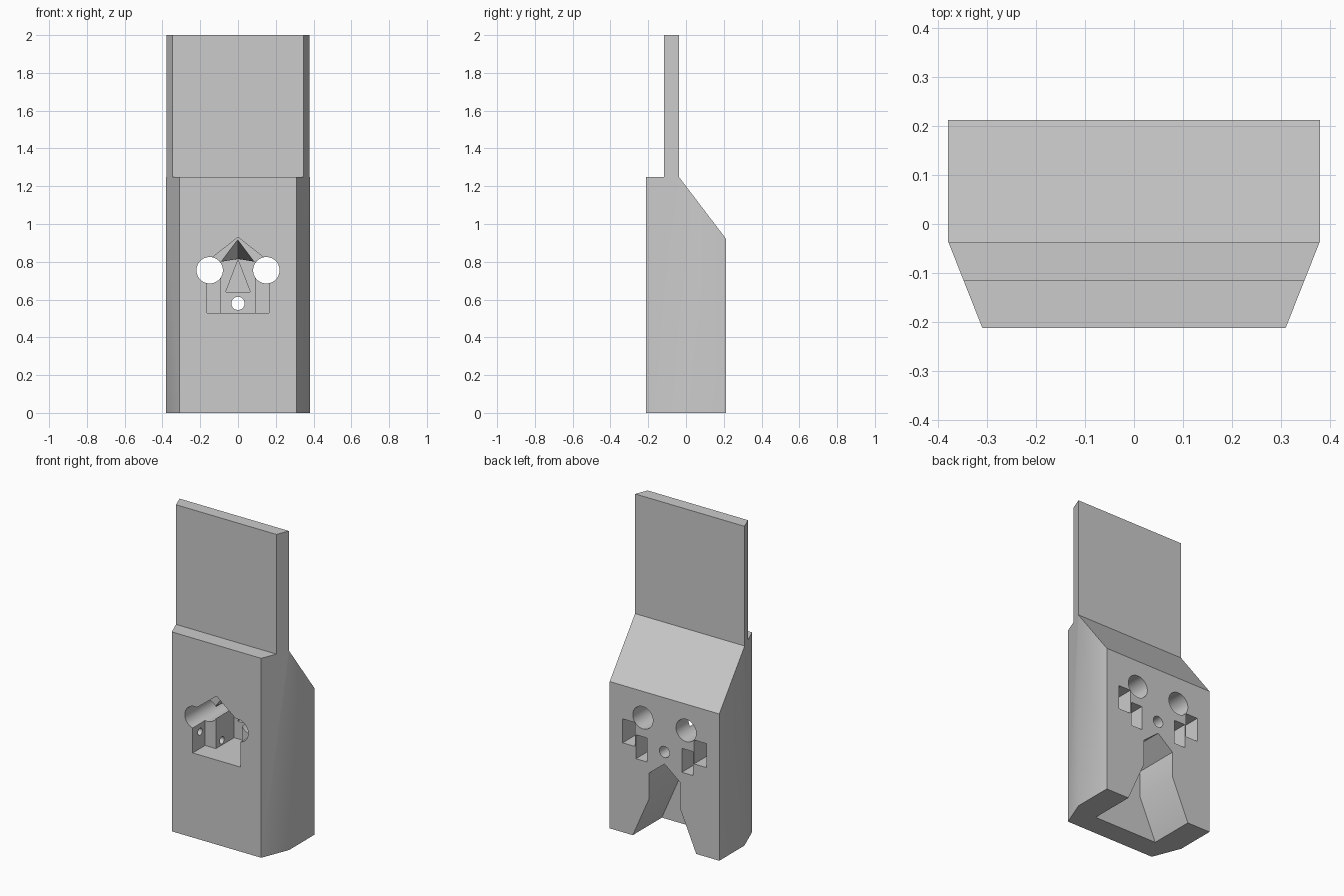
import bpy, bmesh
from mathutils import Matrix

if "Cube" in bpy.data.objects:
    bpy.data.objects.remove(bpy.data.objects["Cube"], do_unlink=True)

grey = bpy.data.materials.new("plain_grey")
grey.use_nodes = True
GREY = (0.6, 0.6, 0.6, 1)
grey.diffuse_color = GREY
grey.node_tree.nodes["Principled BSDF"].inputs["Base Color"].default_value = GREY


def finish(name, bm):
    bmesh.ops.recalc_face_normals(bm, faces=bm.faces)
    mesh = bpy.data.meshes.new(name)
    bm.to_mesh(mesh)
    bm.free()
    mesh.materials.append(grey)
    obj = bpy.data.objects.new(name, mesh)
    bpy.context.collection.objects.link(obj)
    return obj


def loft(name, ring_a, ring_b):
    """Closed solid between two matching rings of points."""
    bm = bmesh.new()
    a = [bm.verts.new(p) for p in ring_a]
    b = [bm.verts.new(p) for p in ring_b]
    bm.faces.new(a)
    bm.faces.new(b)
    for i in range(len(a)):
        j = (i + 1) % len(a)
        bm.faces.new((a[i], a[j], b[j], b[i]))
    return finish(name, bm)


def prism(name, outline, axis, lo, hi):
    """Extrude a 2D outline along x, y or z."""
    def ring(d):
        return [(p[:axis] + (d,) + p[axis:]) for p in outline]
    return loft(name, ring(lo), ring(hi))


def tube(name, centre, radius, length, turn, sides=48):
    bm = bmesh.new()
    bmesh.ops.create_cone(bm, cap_ends=True, segments=sides, radius1=radius,
                          radius2=radius, depth=length,
                          matrix=Matrix.Translation(centre) @ Matrix.Rotation(1.570796, 4, turn))
    return finish(name, bm)


def mirrored(half):
    """Complete an outline by mirroring its +x half."""
    return half + [(-x, z) for x, z in reversed(half) if x > 0]


def combine(target, cutter, operation="DIFFERENCE"):
    cutter.hide_render = True
    mod = target.modifiers.new(cutter.name, "BOOLEAN")
    mod.object, mod.operation, mod.solver = cutter, operation, "EXACT"
    bpy.context.view_layer.objects.active = target
    bpy.ops.object.modifier_apply(modifier=mod.name)
    bpy.data.objects.remove(cutter, do_unlink=True)


# Body: side profile limited by the chamfered plan
body = prism("body", [(-.213, 0), (.213, 0), (.213, .92), (-.038, 1.25),
                      (-.038, 2), (-.117, 2), (-.117, 1.25), (-.213, 1.25)], 0, -.5, .5)
plan = prism("plan", [(.38, .4), (.38, -.036), (.31, -.213), (.27, -.314),
                      (-.27, -.314), (-.31, -.213), (-.38, -.036), (-.38, .4)], 2, -.2, 2.2)
combine(body, plan, "INTERSECT")

# Gabled front recess
house = mirrored([(.165, .53), (.165, .80), (0, .93)])
combine(body, prism("front_recess", house, 1, -.3, -.09))

# Deeper pocket with a falling roof, and a triangle set in its back wall
front = mirrored([(.09, .53), (.09, .80), (0, .92)])
rear = mirrored([(.09, .53), (.09, .80), (0, .815)])
combine(body, loft("pocket", [(x, -.10, z) for x, z in front],
                   [(x, .09, z) for x, z in rear]))
combine(body, prism("triangle_recess", [(.065, .64), (0, .81), (-.065, .64)], 1, .05, .12))

# Arched channel at the back, open at the bottom
arch = mirrored([(.229, -.02), (.22, 0), (.106, .26), (.106, .42), (0, .505)])
combine(body, prism("back_channel", arch, 1, -.075, .3))

# Small centre bore
combine(body, tube("centre_bore", (0, .2, .58), .035, .4, "X", 32))

for side in (-1, 1):
    # Large through bores
    combine(body, tube("large_bore", (side * .15, 0, .755), .07, 1, "X"))
    # Stepped back slots, each joined to the recess by a cross hole
    for x0, x1, z0, z1, y0, hole_y in ((.205, .29, .56, .71, -.155, -.139),
                                       (.12, .198, .485, .635, -.05, -.03)):
        rect = [(side * x0, z0), (side * x1, z0), (side * x1, z1), (side * x0, z1)]
        combine(body, prism("slot", rect, 1, y0, .3))
        middle = (side * (x0 - .02), hole_y, (z0 + z1) / 2)
        combine(body, tube("cross_hole", middle, .022, .09, "Y", 24))

# Smooth bores, sharp edges
bpy.ops.object.select_all(action="DESELECT")
body.select_set(True)
bpy.context.view_layer.objects.active = body
bpy.ops.object.shade_smooth_by_angle(angle=.5)
